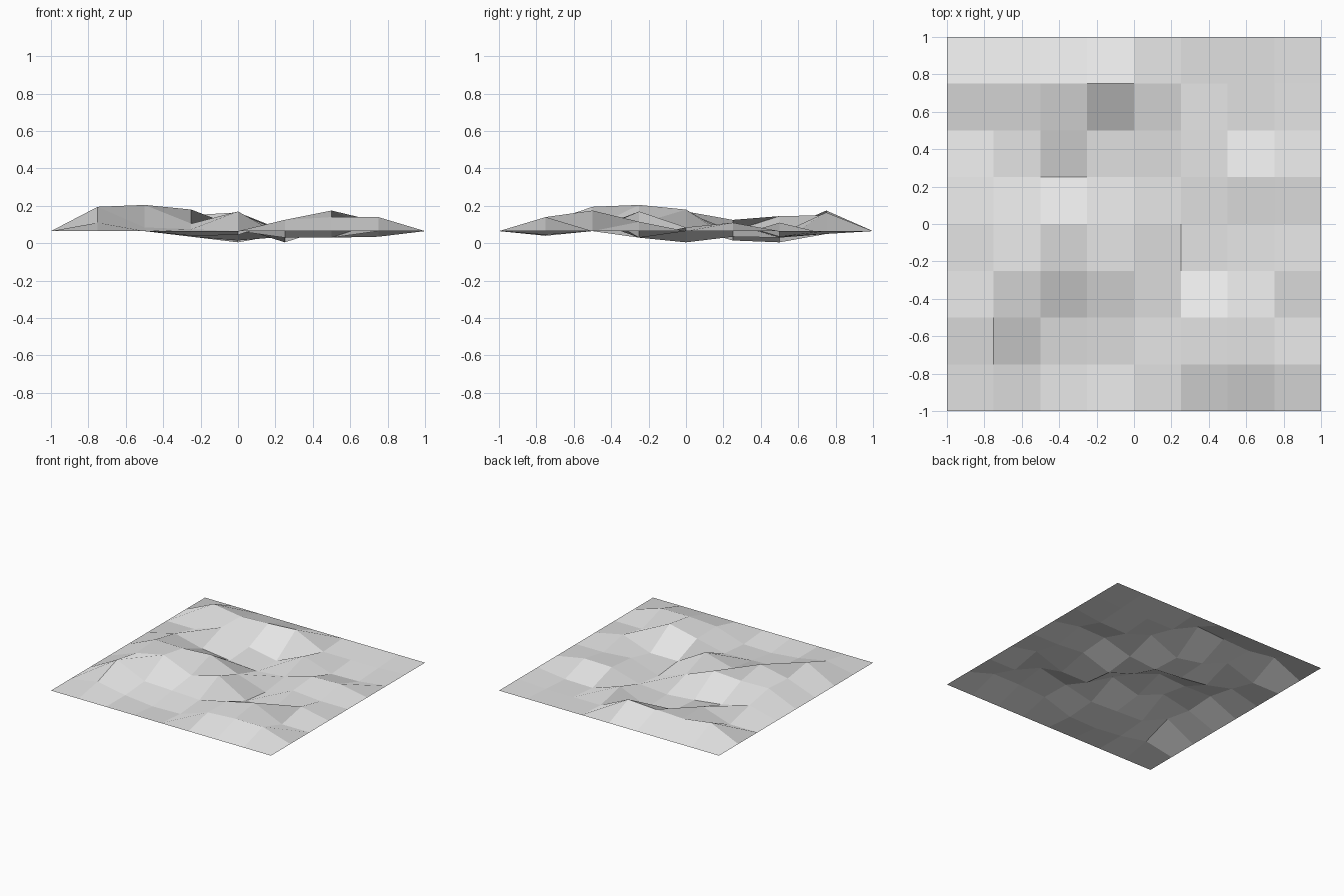
import bpy
import bmesh

# Remove the default object
default_object = bpy.data.objects.get("Cube")
if default_object:
    bpy.data.objects.remove(default_object, do_unlink=True)

# Layout of the square terrain sheet
CELLS = 8
RIM_HEIGHT = 0.065

# Interior relief in hundredths above the rim: rows run front to back,
# values run from -x to +x
RELIEF = [
    [4.5, 0, -2.5, -2, 6, 7.5, 7.5],
    [13, 2, 1, 0, 5.5, 11, 0],
    [9, 14, 4, 10.5, -3.5, -3.5, 5],
    [10.5, 10, 11.5, 2, -6, 2, 0],
    [6, 0, -3, -5, -3, 4, 4.5],
    [0, 8, -1.5, -6, 4.5, -3.5, -3],
    [11, 7.5, 8.5, 10, -1.5, -1.5, -1.5],
]


def make_material(name, colour):
    """Plain single-colour material."""
    material = bpy.data.materials.new(name)
    material.use_nodes = True
    material.diffuse_color = colour
    shader = material.node_tree.nodes["Principled BSDF"]
    shader.inputs["Base Color"].default_value = colour
    return material


def relief_at(x, y):
    """Height offset at a grid point, zero along the level rim."""
    column = round((x + 1) * CELLS / 2)
    row = round((y + 1) * CELLS / 2)
    if 0 < column < CELLS and 0 < row < CELLS:
        return RELIEF[row - 1][column - 1] / 100
    return 0


# Terrain sheet: a square grid with raised and sunken points
bm = bmesh.new()
bmesh.ops.create_grid(bm, x_segments=CELLS, y_segments=CELLS, size=1)
for vertex in bm.verts:
    vertex.co.z = RIM_HEIGHT + relief_at(vertex.co.x, vertex.co.y)

# Flat facets, all facing upward
for face in bm.faces:
    face.smooth = False
    face.normal_update()
    if face.normal.z < 0:
        face.normal_flip()

mesh = bpy.data.meshes.new("terrain_sheet")
bm.to_mesh(mesh)
bm.free()
mesh.materials.append(make_material("light_grey", (0.8, 0.8, 0.8, 1)))

terrain = bpy.data.objects.new("terrain_sheet", mesh)
bpy.context.collection.objects.link(terrain)
